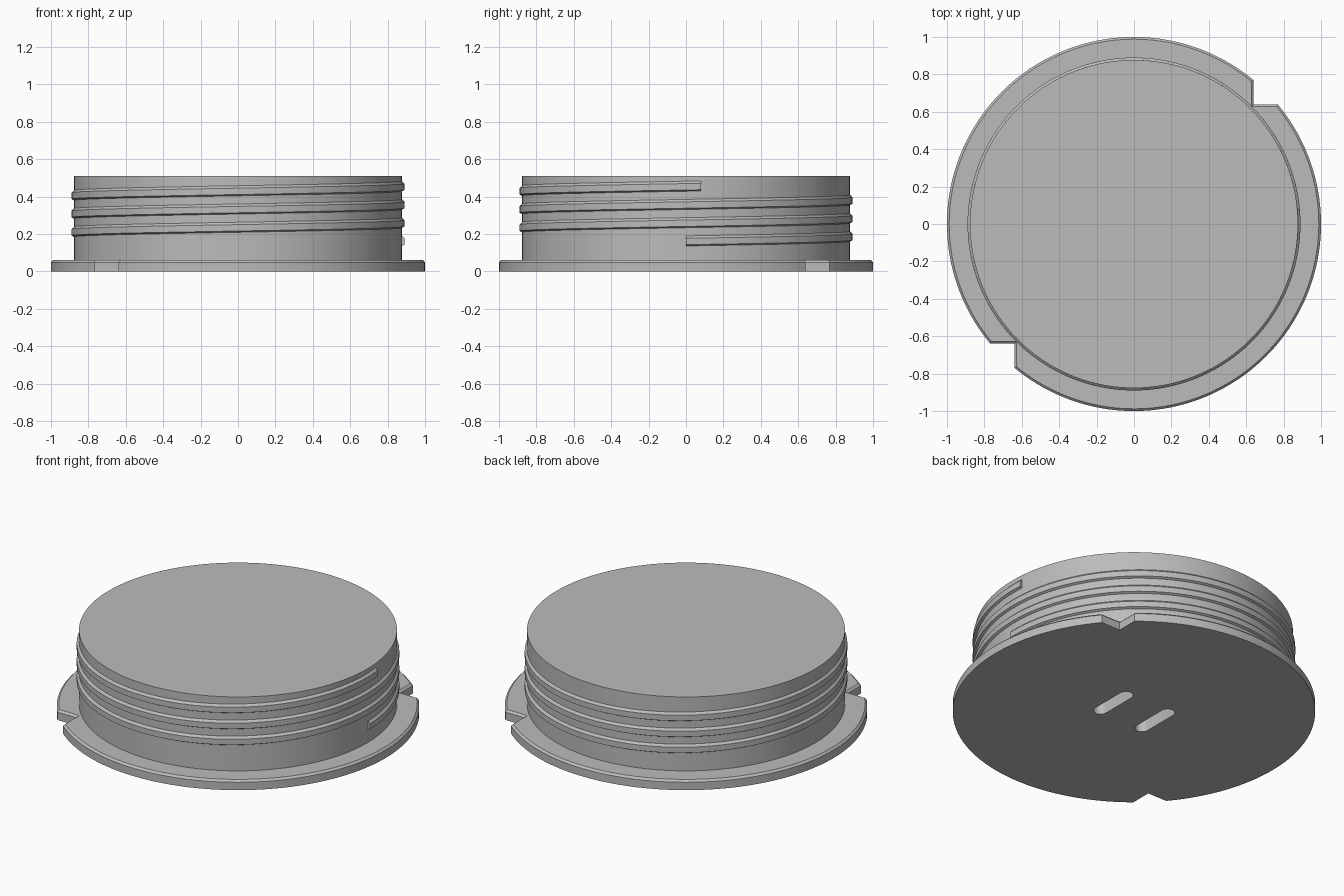
import bpy, bmesh, math

cube = bpy.data.objects.get("Cube")
if cube:
    bpy.data.objects.remove(cube, do_unlink=True)

BODY_R, HEIGHT, FLANGE_H, NOTCH, SEGS = 0.877, 0.51, 0.06, 0.64, 160

grey = bpy.data.materials.new("plain grey")
grey.use_nodes = True
colour = (0.5, 0.5, 0.5, 1)
grey.diffuse_color = colour
grey.node_tree.nodes["Principled BSDF"].inputs["Base Color"].default_value = colour


def finish(name, bm):
    bmesh.ops.recalc_face_normals(bm, faces=bm.faces)
    mesh = bpy.data.meshes.new(name)
    bm.to_mesh(mesh)
    bm.free()
    mesh.materials.append(grey)
    ob = bpy.data.objects.new(name, mesh)
    bpy.context.collection.objects.link(ob)
    return ob


def prism(name, outline, z0, z1, chamfer=0):
    """Extrude a flat outline upwards, optionally chamfering the top rim."""
    bm = bmesh.new()
    base = bm.faces.new([bm.verts.new((x, y, z0)) for x, y in outline])
    top = bmesh.ops.extrude_face_region(bm, geom=[base], use_keep_orig=True)["geom"]
    verts = [g for g in top if isinstance(g, bmesh.types.BMVert)]
    bmesh.ops.translate(bm, verts=verts, vec=(0, 0, z1 - z0))
    if chamfer:
        rim = [g for g in top if isinstance(g, bmesh.types.BMEdge)]
        bmesh.ops.bevel(bm, geom=rim, offset=chamfer, segments=1, affect='EDGES')
    return finish(name, bm)


def arc(radius, start, end, steps, cy=0, cx=0):
    return [(cx + radius * math.cos(start + (end - start) * i / steps),
             cy + radius * math.sin(start + (end - start) * i / steps))
            for i in range(steps + 1)]


# Flange: a disc with two square notches on opposite sides
edge = math.asin(NOTCH)
gap = math.acos(NOTCH)
half = [(NOTCH, NOTCH)] + arc(1, gap, math.pi + edge, SEGS // 2)
flange = prism("flange", half + [(-x, -y) for x, y in half], 0, FLANGE_H, 0.012)

# Plug body
body = prism("plug_body", arc(BODY_R, 0, math.tau, SEGS)[:-1], FLANGE_H - 0.01, HEIGHT)

# Screw thread: a trapezoid section swept up a helix
PITCH, START_Z, TURN = 0.0975, 0.1625, math.tau * 3 + 0.09
section = [(0.86, -0.027), (BODY_R, -0.027), (0.89, -0.02),
           (0.89, 0.014), (BODY_R, 0.027), (0.86, 0.027)]
bm = bmesh.new()
rings = []
steps = 3 * SEGS
for i in range(steps + 1):
    a = TURN * i / steps
    z = START_Z + PITCH * a / math.tau
    rings.append([bm.verts.new((r * math.cos(a), r * math.sin(a), z + h))
                  for r, h in section])
for low, high in zip(rings, rings[1:]):
    for j in range(len(section)):
        k = (j + 1) % len(section)
        bm.faces.new((low[j], low[k], high[k], high[j]))
bm.faces.new(rings[0])
bm.faces.new(rings[-1])
thread = finish("screw_thread", bm)

# Two rounded key slots cut into the underside
for side in (-1, 1):
    outline = (arc(0.04, 0, math.pi, 12, 0.11, side * 0.15)
               + arc(0.04, math.pi, math.tau, 12, -0.11, side * 0.15))
    cutter = prism("slot_cutter", outline, -0.05, 0.11)
    cutter.hide_render = True
    for ob in (flange, body):
        mod = ob.modifiers.new("key_slot", 'BOOLEAN')
        mod.operation, mod.solver, mod.object = 'DIFFERENCE', 'EXACT', cutter
        bpy.context.view_layer.objects.active = ob
        with bpy.context.temp_override(object=ob, active_object=ob):
            bpy.ops.object.modifier_apply(modifier=mod.name)
    bpy.data.objects.remove(cutter, do_unlink=True)

# Smooth the round walls, keep the edges crisp
bpy.ops.object.select_all(action='DESELECT')
for ob in (flange, body, thread):
    ob.select_set(True)
bpy.context.view_layer.objects.active = body
bpy.ops.object.shade_smooth_by_angle(angle=math.radians(20))
